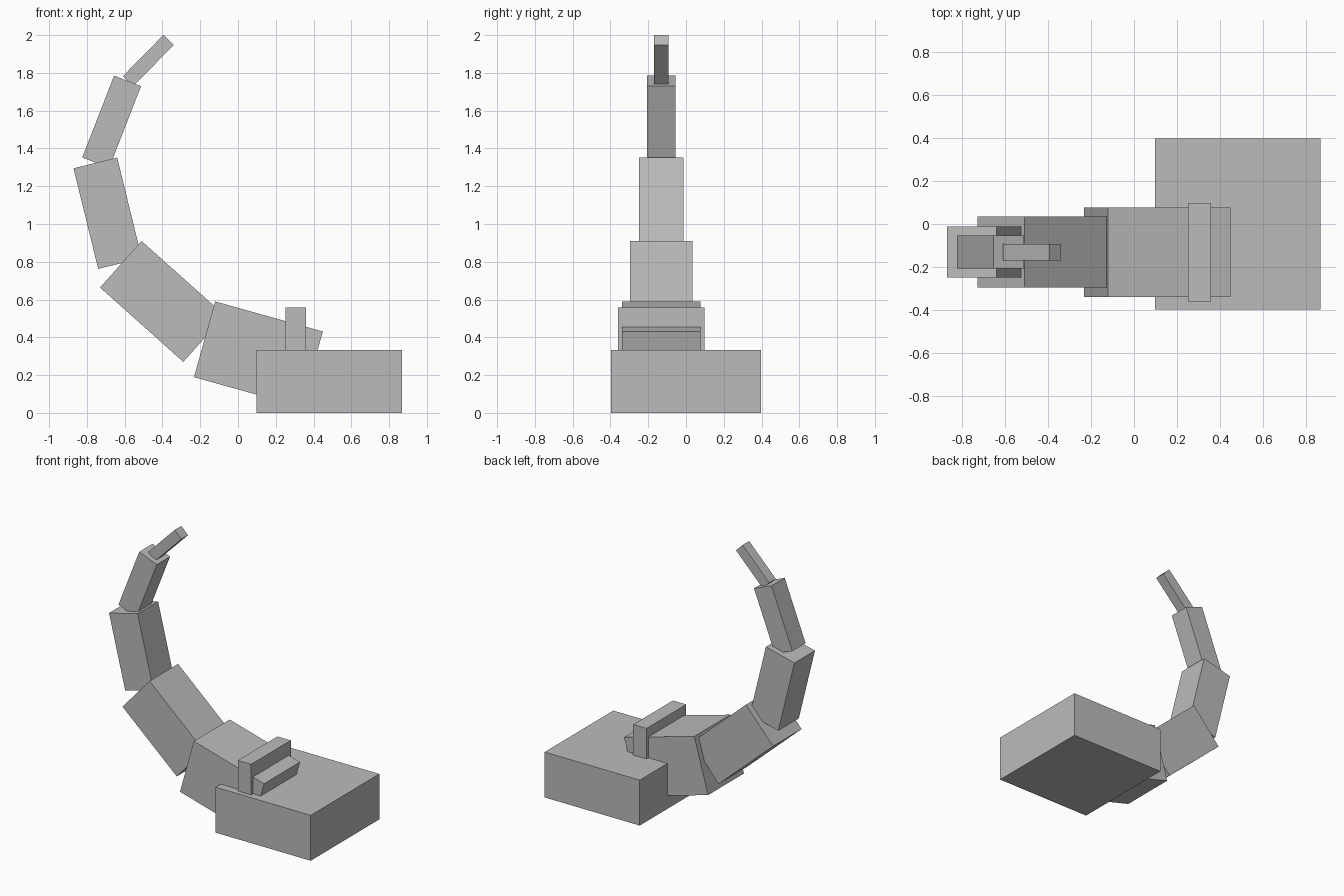
import bpy
import math

if "Cube" in bpy.data.objects:
    bpy.data.objects.remove(bpy.data.objects["Cube"])

grey = bpy.data.materials.new("plain grey")
grey.diffuse_color = (0.5, 0.5, 0.5, 1)
grey.use_nodes = True
grey.node_tree.nodes["Principled BSDF"].inputs["Base Color"].default_value = grey.diffuse_color

TAIL_Y = -0.131  # centre line of the tail


def box(name, centre, size, tilt=0.0):
    """Box at centre, tilted in the XZ plane (degrees, clockwise from the front is negative)."""
    bpy.ops.mesh.primitive_cube_add(size=1, location=centre,
                                    rotation=(0, -math.radians(tilt), 0))
    ob = bpy.context.object
    ob.name = name
    ob.scale = size
    bpy.ops.object.transform_apply(location=False, rotation=False, scale=True)
    ob.data.materials.append(grey)
    return ob


# Base block and the upright crossbar on top of it
box("base", (0.4825, 0, 0.1665), (0.771, 0.795, 0.333))
box("crossbar", (0.305, TAIL_Y, 0.435), (0.108, 0.46, 0.244))

# Curling tail: x, z, length, square thickness, tilt of the long axis
segments = [
    (0.108, 0.310, 0.592, 0.416, -15.6),
    (-0.400, 0.590, 0.591, 0.330, -41.8),
    (-0.690, 1.057, 0.548, 0.238, -76.2),
    (-0.669, 1.541, 0.465, 0.153, -111.3),
    (-0.475, 1.865, 0.307, 0.076, -134.5),
]
for i, (x, z, length, thick, tilt) in enumerate(segments, 1):
    box(f"tail_segment_{i}", (x, TAIL_Y, z), (length, thick, thick), tilt)
